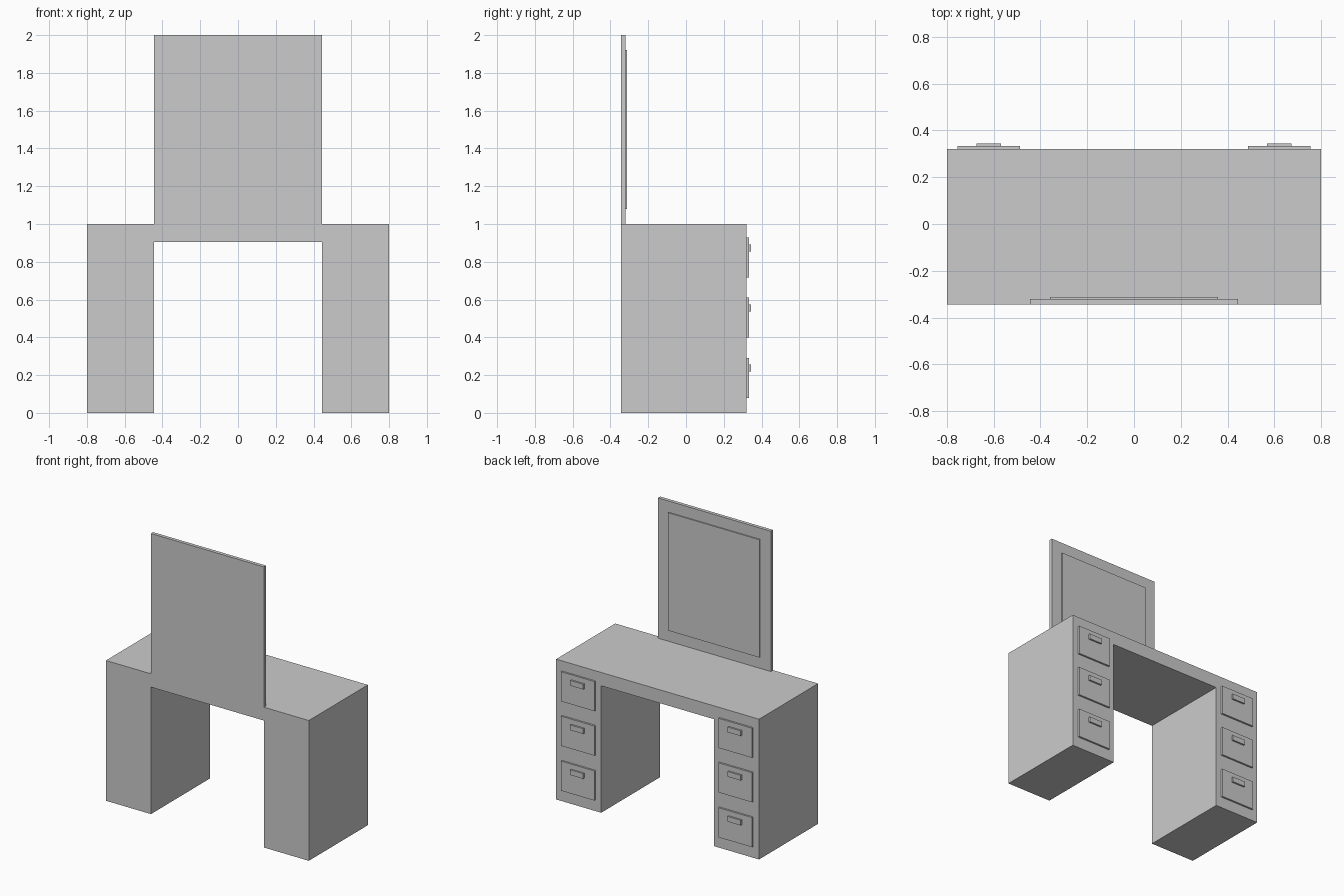
import bpy
import bmesh
from mathutils import Vector

cube = bpy.data.objects.get("Cube")
if cube:
    bpy.data.objects.remove(cube, do_unlink=True)

# Single flat grey finish
grey = bpy.data.materials.new("plain_grey")
grey.use_nodes = True
colour = (0.6, 0.6, 0.6, 1)
grey.diffuse_color = colour
grey.node_tree.nodes["Principled BSDF"].inputs["Base Color"].default_value = colour


def finish(name, bm):
    bmesh.ops.recalc_face_normals(bm, faces=bm.faces)
    mesh = bpy.data.meshes.new(name)
    bm.to_mesh(mesh)
    bm.free()
    mesh.materials.append(grey)
    obj = bpy.data.objects.new(name, mesh)
    bpy.context.collection.objects.link(obj)


def box(name, low, high):
    low, high = Vector(low), Vector(high)
    bm = bmesh.new()
    bmesh.ops.create_cube(bm, size=1)
    for v in bm.verts:
        v.co = (low + high) / 2 + v.co * (high - low)
    finish(name, bm)


FRONT, BACK = -0.345, 0.32
DRAWER_FACE, HANDLE_FACE = 0.333, 0.345
OUTER, INNER = 0.8, 0.445

# Desk body: arch profile extruded along the depth
bm = bmesh.new()
half = [(INNER, 0.905), (INNER, 0), (OUTER, 0), (OUTER, 1)]
profile = half + [(-x, z) for x, z in reversed(half)]
face = bm.faces.new([bm.verts.new((x, FRONT, z)) for x, z in profile])
new = bmesh.ops.extrude_face_region(bm, geom=[face])["geom"]
bmesh.ops.translate(bm, vec=(0, BACK - FRONT, 0),
                    verts=[g for g in new if isinstance(g, bmesh.types.BMVert)])
finish("desk_body", bm)

# Upright mirror panel and its raised glass
box("mirror_panel", (-INNER, FRONT, 1), (INNER, -0.32, 2))
box("mirror_glass", (-0.36, -0.32, 1.08), (0.36, -0.312, 1.92))

# Three drawers with handles on each pedestal
for side, sign in (("left", 1), ("right", -1)):
    x = sign * 0.621
    for i, z in enumerate((0.08, 0.4, 0.717)):
        box(f"{side}_drawer_{i + 1}", (x - 0.133, BACK, z),
            (x + 0.133, DRAWER_FACE, z + 0.211))
        box(f"{side}_handle_{i + 1}", (x - 0.052, DRAWER_FACE, z + 0.138),
            (x + 0.052, HANDLE_FACE, z + 0.175))
